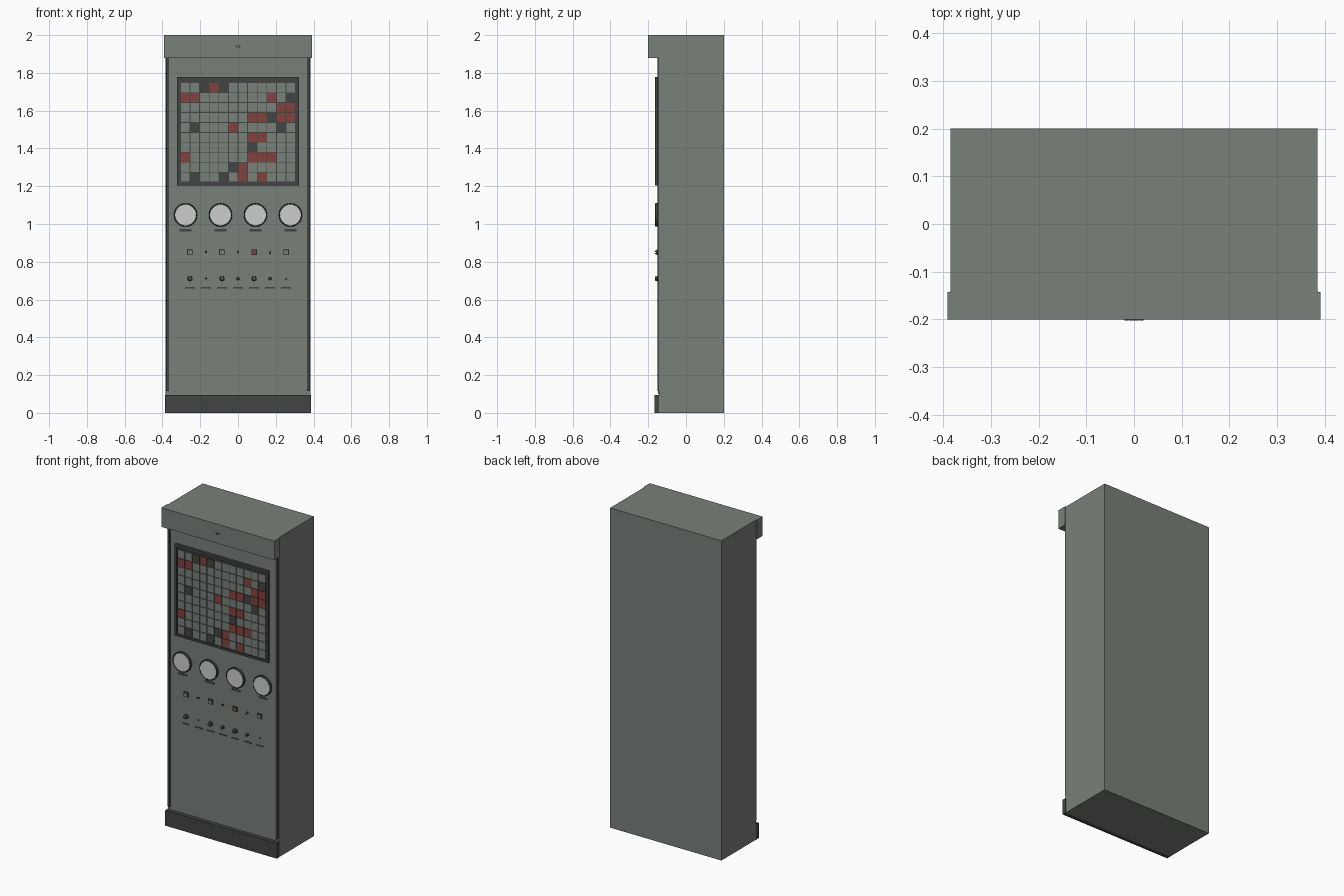
import bpy, math
from mathutils import Matrix

if "Cube" in bpy.data.objects:
    bpy.data.objects.remove(bpy.data.objects["Cube"])


def material(name, r, g, b):
    m = bpy.data.materials.new(name)
    m.diffuse_color = (r, g, b, 1)
    m.use_nodes = True
    m.node_tree.nodes["Principled BSDF"].inputs["Base Color"].default_value = m.diffuse_color
    return m


GREY = material("cabinet grey", 0.19, 0.215, 0.19)
DARK = material("dark trim", 0.055, 0.058, 0.056)
RED = material("indicator red", 0.23, 0.055, 0.045)
LIGHT = material("dial white", 0.6, 0.62, 0.6)


def make(name, verts, faces, mat):
    me = bpy.data.meshes.new(name)
    me.from_pydata(verts, [], faces)
    me.materials.append(mat)
    ob = bpy.data.objects.new(name, me)
    bpy.context.collection.objects.link(ob)
    return ob


def box(name, mat, x0, x1, y0, y1, z0, z1):
    v = [(x, y, z) for z in (z0, z1) for x, y in ((x0, y0), (x1, y0), (x1, y1), (x0, y1))]
    f = [(3, 2, 1, 0), (4, 5, 6, 7), (0, 1, 5, 4), (1, 2, 6, 5), (2, 3, 7, 6), (3, 0, 4, 7)]
    return make(name, v, f, mat)


def plate(name, mat, cx, cz, w, h, front, back):
    return box(name, mat, cx - w / 2, cx + w / 2, front, back, cz - h / 2, cz + h / 2)


def lathe(name, mat, cx, cz, profile, n=32):
    """Spin (radius, y) points about a front-to-back axis; ends are capped."""
    v = [(cx + r * math.cos(2 * math.pi * i / n), y, cz + r * math.sin(2 * math.pi * i / n))
         for r, y in profile for i in range(n)]
    f = [(k * n + i, k * n + (i + 1) % n, (k + 1) * n + (i + 1) % n, (k + 1) * n + i)
         for k in range(len(profile) - 1) for i in range(n)]
    f += [tuple(range(n))[::-1], tuple(range((len(profile) - 1) * n, len(profile) * n))]
    ob = make(name, v, f, mat)
    ob.data.shade_smooth()
    bpy.context.view_layer.objects.active = ob
    ob.select_set(True)
    bpy.ops.object.shade_smooth_by_angle(angle=math.radians(30))
    ob.select_set(False)
    return ob


PANEL = -0.148

# Cabinet shell, front panel, header hood and kick plate
box("cabinet_body", GREY, -0.385, 0.385, -0.143, 0.2, 0, 2)
box("front_panel", GREY, -0.365, 0.365, PANEL, -0.142, 0.1, 1.88)
box("header_hood", GREY, -0.391, 0.391, -0.2, -0.143, 1.88, 2)
box("kick_plate", DARK, -0.386, 0.386, -0.168, -0.142, 0, 0.096)
for side, s in (("left", -1), ("right", 1)):
    xs = sorted((s * 0.366, s * 0.381))
    box("side_rail_" + side, DARK, xs[0], xs[1], -0.152, -0.142, 0.115, 1.88)

# Small latch on the header
plate("latch_grip", DARK, 0, 1.937, 0.02, 0.005, -0.202, -0.199)
for s in (-1, 1):
    plate("latch_post", DARK, s * 0.008, 1.942, 0.004, 0.012, -0.202, -0.199)
    plate("latch_tab", DARK, s * 0.016, 1.946, 0.008, 0.004, -0.202, -0.199)

# Display bezel and backing
X, Z0, Z1 = 0.323, 1.204, 1.777
box("display_backing", DARK, -X, X, -0.157, PANEL, Z0, Z1)
for s in (-1, 1):
    xs = sorted((s * X, s * (X - 0.013)))
    box("display_bezel_side", DARK, xs[0], xs[1], -0.164, -0.157, Z0, Z1)
box("display_bezel_top", DARK, -X + 0.013, X - 0.013, -0.164, -0.157, Z1 - 0.018, Z1)
box("display_bezel_bottom", DARK, -X + 0.013, X - 0.013, -0.164, -0.157, Z0, Z0 + 0.013)

# Display tiles: g = grey, r = lit red, d = unlit dark
ROWS = ["ggdrdggggggg", "rrgggggggrgd", "ggggggggggrr", "gggggggrrdrr", "gdgggrggggdg",
        "gggggggrrggg", "gggggggdgggg", "rggggggrrrgg", "gggggdrggggg", "gdggdgrgrggg"]
TILE = {"g": GREY, "r": RED, "d": DARK}
CW, CH = 0.0508, 0.0526
for r, row in enumerate(ROWS):
    for c, key in enumerate(row):
        plate("display_tile", TILE[key], (c - 5.5) * CW, 1.748 - (r + 0.5) * CH,
              CW - 0.004, CH - 0.004, -0.161, -0.157)

# Four round gauges with label plates
for i in range(4):
    x = (i - 1.5) * 0.185
    lathe("gauge_rim", DARK, x, 1.048,
          [(0.062, PANEL), (0.062, -0.162), (0.060, -0.164), (0.057, -0.164), (0.056, -0.162)], 32)
    lathe("gauge_face", LIGHT, x, 1.048, [(0.0555, -0.161), (0.0555, -0.1635)], 32)
    plate("gauge_label", DARK, x, 0.967, 0.064, 0.012, -0.150, PANEL)

# Control row one: square push buttons alternating with tilted toggles
for i in range(7):
    x = (i - 3) * 0.0848
    if i % 2 == 0:
        plate("button_bezel", DARK, x, 0.85, 0.029, 0.029, -0.156, PANEL)
        plate("button_cap", RED if i == 4 else GREY, x, 0.85, 0.021, 0.021, -0.158, -0.156)
    else:
        lathe("toggle_collar", DARK, x, 0.85, [(0.006, PANEL), (0.006, -0.151)], 12)
        lever = lathe("toggle_lever", DARK, 0, 0, [(0.002, 0), (0.003, -0.017)], 10)
        tilt = math.radians(30 if i == 5 else -30)
        lever.matrix_world = Matrix.Translation((x, -0.150, 0.85)) @ Matrix.Rotation(tilt, 4, "X")

# Control row two: rotary knobs of several sizes with label plates
for i, rad in enumerate((0.015, 0.005, 0.015, 0.010, 0.015, 0.010, 0.004)):
    x = (i - 3) * 0.0848
    depth = -0.164 if rad > 0.006 else -0.154
    lathe("knob", DARK, x, 0.711, [(rad, PANEL), (rad, -0.152), (rad * 0.8, -0.153), (rad * 0.75, depth)], 20)
    if rad > 0.012:
        plate("knob_pointer", GREY, x, 0.715, 0.004, 0.010, -0.165, -0.164)
    plate("knob_label", DARK, x, 0.663, 0.053, 0.008, -0.150, PANEL)
